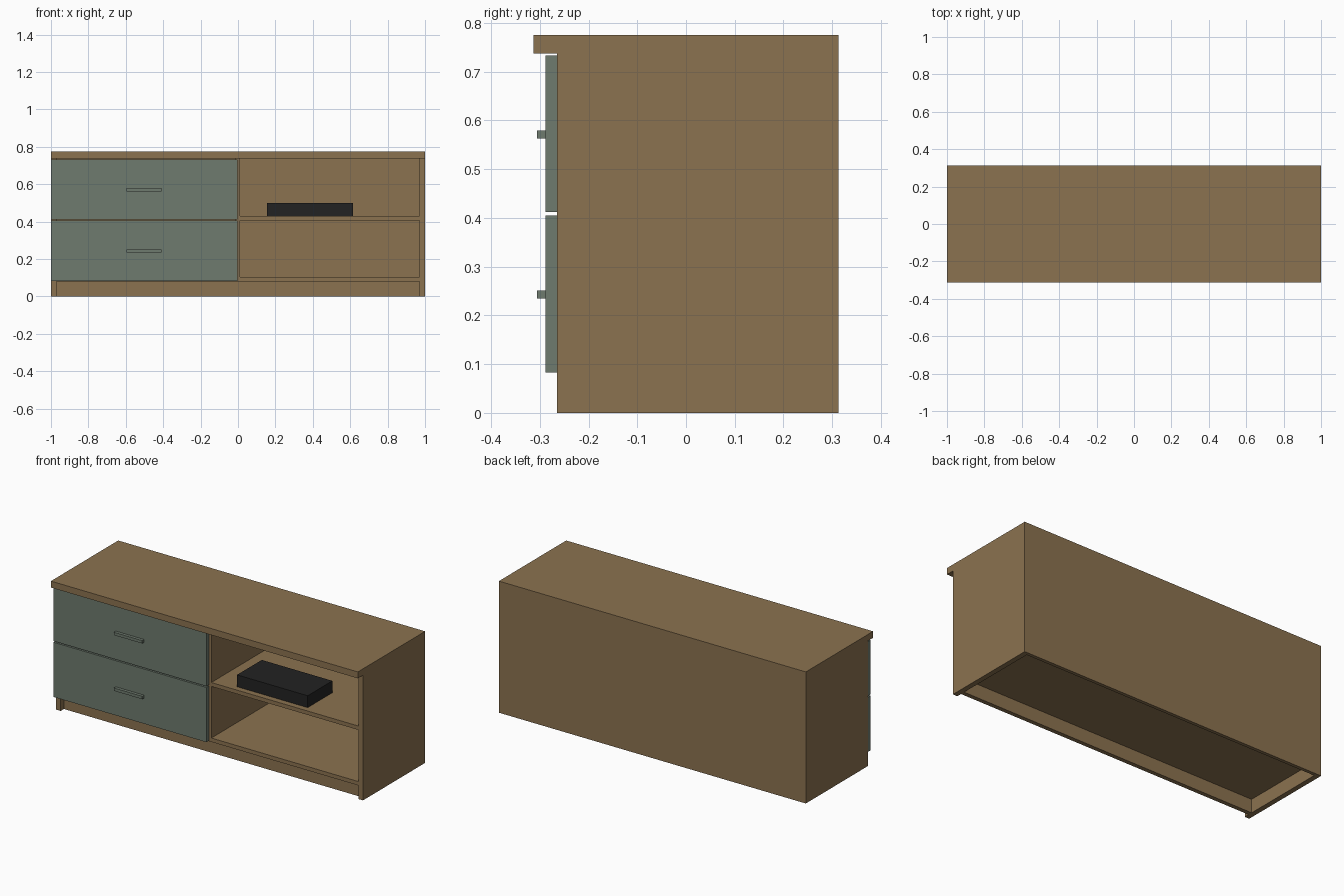
import bpy
import bmesh
from mathutils import Vector

if "Cube" in bpy.data.objects:
    bpy.data.objects.remove(bpy.data.objects["Cube"])


def material(name, rgb):
    m = bpy.data.materials.new(name)
    m.diffuse_color = (*rgb, 1.0)
    m.use_nodes = True
    m.node_tree.nodes["Principled BSDF"].inputs["Base Color"].default_value = m.diffuse_color
    return m


WOOD = material("brown wood", (0.26, 0.17, 0.08))
SAGE = material("grey green paint", (0.158, 0.198, 0.158))
BLACK = material("black plastic", (0.016, 0.016, 0.016))


def box(name, xs, ys, zs, mat):
    """Box given by its extents along each axis."""
    bm = bmesh.new()
    bmesh.ops.create_cube(bm, size=1.0)
    lo, hi = Vector((xs[0], ys[0], zs[0])), Vector((xs[1], ys[1], zs[1]))
    for v in bm.verts:
        v.co = (lo + hi) / 2 + (hi - lo) * v.co
    mesh = bpy.data.meshes.new(name)
    bm.to_mesh(mesh)
    bm.free()
    mesh.materials.append(mat)
    obj = bpy.data.objects.new(name, mesh)
    bpy.context.collection.objects.link(obj)
    return obj


FRONT, BACK = -0.265, 0.313    # carcass depth
INNER = 0.97                   # inner face of the side panels
INNER_BACK = BACK - 0.02       # inner face of the back panel
UNDER_TOP = 0.737

# Carcass
box("top_panel", (-1, 1), (-0.313, BACK), (UNDER_TOP, 0.775), WOOD)
box("left_side", (-1, -INNER), (FRONT, BACK), (0, UNDER_TOP), WOOD)
box("right_side", (INNER, 1), (FRONT, BACK), (0, UNDER_TOP), WOOD)
box("back_panel", (-INNER, INNER), (INNER_BACK, BACK), (0, UNDER_TOP), WOOD)
box("bottom_panel", (-INNER, INNER), (FRONT, INNER_BACK), (0.08, 0.103), WOOD)
box("toe_kick", (-INNER, INNER), (FRONT + 0.03, FRONT + 0.055), (0, 0.08), WOOD)
box("divider", (-0.015, 0.012), (FRONT, INNER_BACK), (0.103, UNDER_TOP), WOOD)
box("open_shelf", (0.012, INNER), (FRONT, INNER_BACK), (0.407, 0.43), WOOD)

# Drawer fronts with bar handles
for name, z0, z1, handle_z in (("lower", 0.083, 0.405, 0.243),
                               ("upper", 0.412, 0.733, 0.571)):
    box(name + "_drawer_front", (-1, -0.004), (-0.288, FRONT), (z0, z1), SAGE)
    box(name + "_handle", (-0.595, -0.41), (-0.306, -0.288),
        (handle_z - 0.0085, handle_z + 0.0085), SAGE)

# Media box on the shelf
box("media_box", (0.155, 0.615), (-0.23, 0.0), (0.43, 0.5), BLACK)
